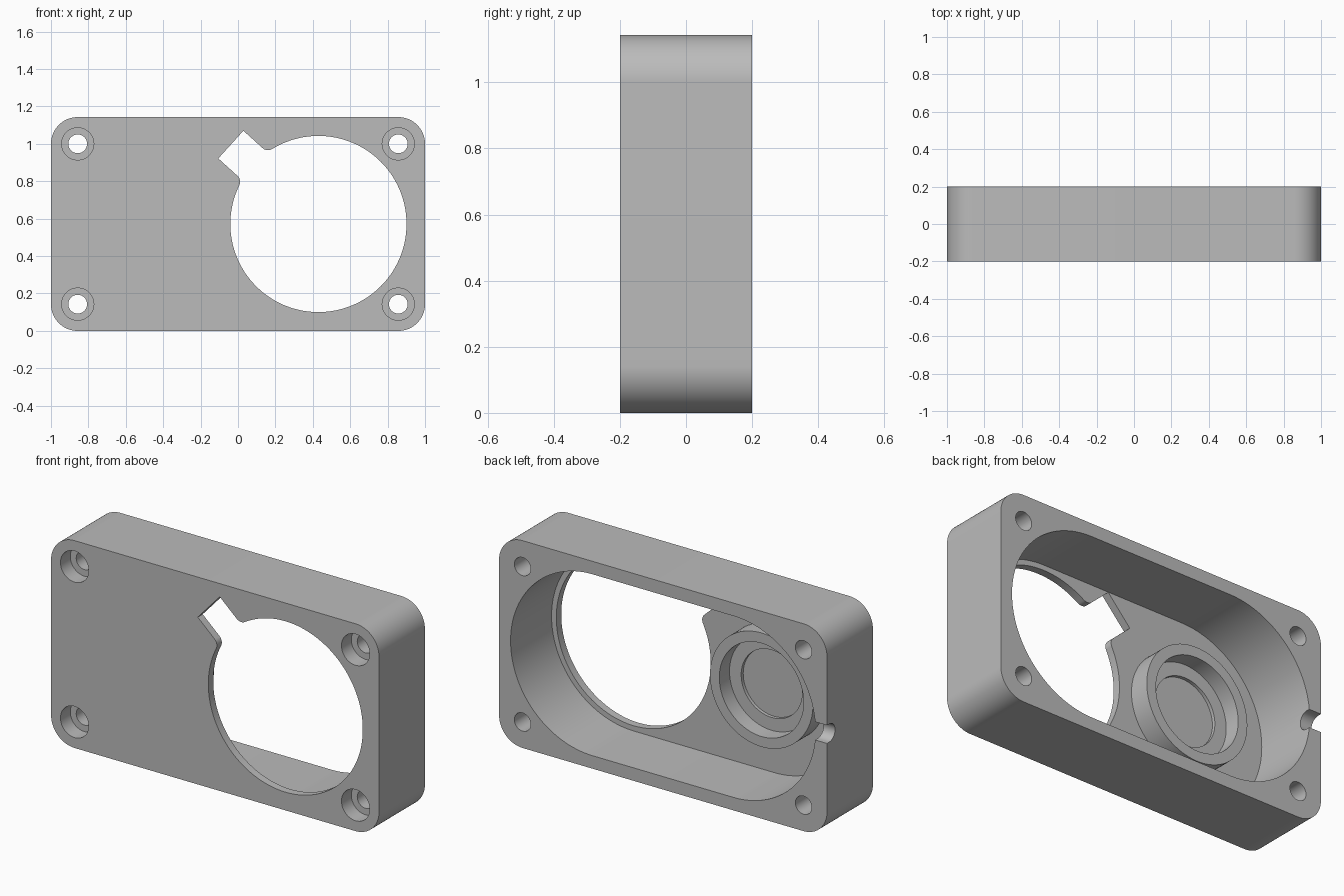
import bpy, bmesh
from math import sin, cos, pi, sqrt, atan2, radians
from mathutils import Vector, Matrix

default = bpy.data.objects.get("Cube")
if default:
    bpy.data.objects.remove(default)

HEIGHT, HALF_DEPTH = 1.143, 0.2
MID = HEIGHT / 2
BAY_X = 0.43            # both round bays sit this far from the middle
FLOOR = -0.157          # inner face of the front plate

grey = bpy.data.materials.new("grey plastic")
grey.use_nodes = True
colour = (0.5, 0.5, 0.5, 1)
grey.diffuse_color = colour
grey.node_tree.nodes["Principled BSDF"].inputs["Base Color"].default_value = colour


def finish(name, bm):
    bmesh.ops.recalc_face_normals(bm, faces=bm.faces)
    mesh = bpy.data.meshes.new(name)
    bm.to_mesh(mesh)
    bm.free()
    mesh.materials.append(grey)
    obj = bpy.data.objects.new(name, mesh)
    bpy.context.collection.objects.link(obj)
    return obj


def arc(cx, cz, r, start, end, n):
    return [(cx + r * cos(start + (end - start) * i / n),
             cz + r * sin(start + (end - start) * i / n)) for i in range(n + 1)]


def circle(cx, cz, r, n=48):
    return arc(cx, cz, r, 0, 2 * pi, n)[:-1]


def prism(name, outline, y0, y1):
    """Extrude an (x, z) outline from y0 to y1."""
    bm = bmesh.new()
    face = bm.faces.new([bm.verts.new((x, y0, z)) for x, z in outline])
    extruded = bmesh.ops.extrude_face_region(bm, geom=[face])["geom"]
    verts = [v for v in extruded if isinstance(v, bmesh.types.BMVert)]
    bmesh.ops.translate(bm, verts=verts, vec=(0, y1 - y0, 0))
    return finish(name, bm)


def rounded_box(half_x, z0, z1, r, n):
    corners = [(half_x - r, z1 - r), (r - half_x, z1 - r),
               (r - half_x, z0 + r), (half_x - r, z0 + r)]
    return [p for k, (x, z) in enumerate(corners)
            for p in arc(x, z, r, k * pi / 2, (k + 1) * pi / 2, n)]


def keyed_opening():
    """Round window with a square key slot and filleted slot corners."""
    r, fillet, half, reach = 0.471, 0.043, 0.1, 0.632
    along = sqrt((r + fillet) ** 2 - (half + fillet) ** 2)
    meet = atan2(half + fillet, along)
    pts = arc(0, 0, r, meet, 2 * pi - meet, 128)
    pts += arc(along, -half - fillet, fillet, pi - meet, pi / 2, 10)[1:]
    pts += [(reach, -half), (reach, half)]
    pts += arc(along, half + fillet, fillet, -pi / 2, meet - pi, 10)[:-1]
    turn = Matrix.Rotation(radians(137.8), 2)
    return [tuple(turn @ Vector(p) + Vector((BAY_X, MID))) for p in pts]


# Main block
housing = prism("housing", rounded_box(1, 0, HEIGHT, 0.143, 24), -HALF_DEPTH, HALF_DEPTH)

# Long rear cavity with round ends: two half circles
cavity = (arc(BAY_X, MID, 0.5, -pi / 2, pi / 2, 64)
          + arc(-BAY_X, MID, 0.5, pi / 2, 3 * pi / 2, 64))
cutters = [prism("cavity_cutter", cavity, FLOOR, 0.4),
           prism("window_cutter", keyed_opening(), -0.4, -0.1)]

# Counterbored screw holes in the corners
for x in (-0.857, 0.857):
    for z in (0.143, HEIGHT - 0.143):
        cutters.append(prism("screw_cutter", circle(x, z, 0.05), -0.4, 0.4))
        cutters.append(prism("counterbore_cutter", circle(x, z, 0.086), -0.4, -0.114))

# Round-bottomed cable groove through the side wall
groove = prism("groove_cutter",
               arc(0, 0, 0.05, pi, 2 * pi, 24) + [(0.05, 0.2), (-0.05, 0.2)], -0.15, 0.15)
groove.data.transform(Matrix.Translation((-1, 0.18, MID))
                      @ Matrix(((0, 1, 0, 0), (0, 0, 1, 0), (1, 0, 0, 0), (0, 0, 0, 1))))
groove.data.update()
cutters.append(groove)

for cutter in cutters:
    cutter.hide_render = True
    mod = housing.modifiers.new(cutter.name, 'BOOLEAN')
    mod.operation = 'DIFFERENCE'
    mod.solver = 'EXACT'
    mod.object = cutter

# Bake the cuts, then drop the cutters
bpy.context.view_layer.update()
baked = bpy.data.meshes.new_from_object(
    housing.evaluated_get(bpy.context.evaluated_depsgraph_get()))
housing.modifiers.clear()
housing.data = baked
for cutter in cutters:
    bpy.data.objects.remove(cutter)

# Stepped round boss on the cavity floor, turned from a profile of (radius, y)
profile = [(0, -0.15), (0.186, -0.15), (0.186, -0.132), (0.257, -0.132),
           (0.257, -0.043), (0.314, -0.043), (0.314, -0.17), (0, -0.17)]
bm = bmesh.new()
verts = [bm.verts.new((r, y, 0)) for r, y in profile]
edges = [bm.edges.new(pair) for pair in zip(verts, verts[1:])]
bmesh.ops.spin(bm, geom=verts + edges, cent=(0, 0, 0), axis=(0, 1, 0),
               angle=2 * pi, steps=96, use_duplicate=False)
bmesh.ops.remove_doubles(bm, verts=bm.verts, dist=0.0001)
boss = finish("round_boss", bm)
boss.location = (-BAY_X, 0, MID)

for obj in (housing, boss):
    bpy.ops.object.select_all(action='DESELECT')
    obj.select_set(True)
    bpy.context.view_layer.objects.active = obj
    bpy.ops.object.shade_smooth_by_angle(angle=radians(30))
